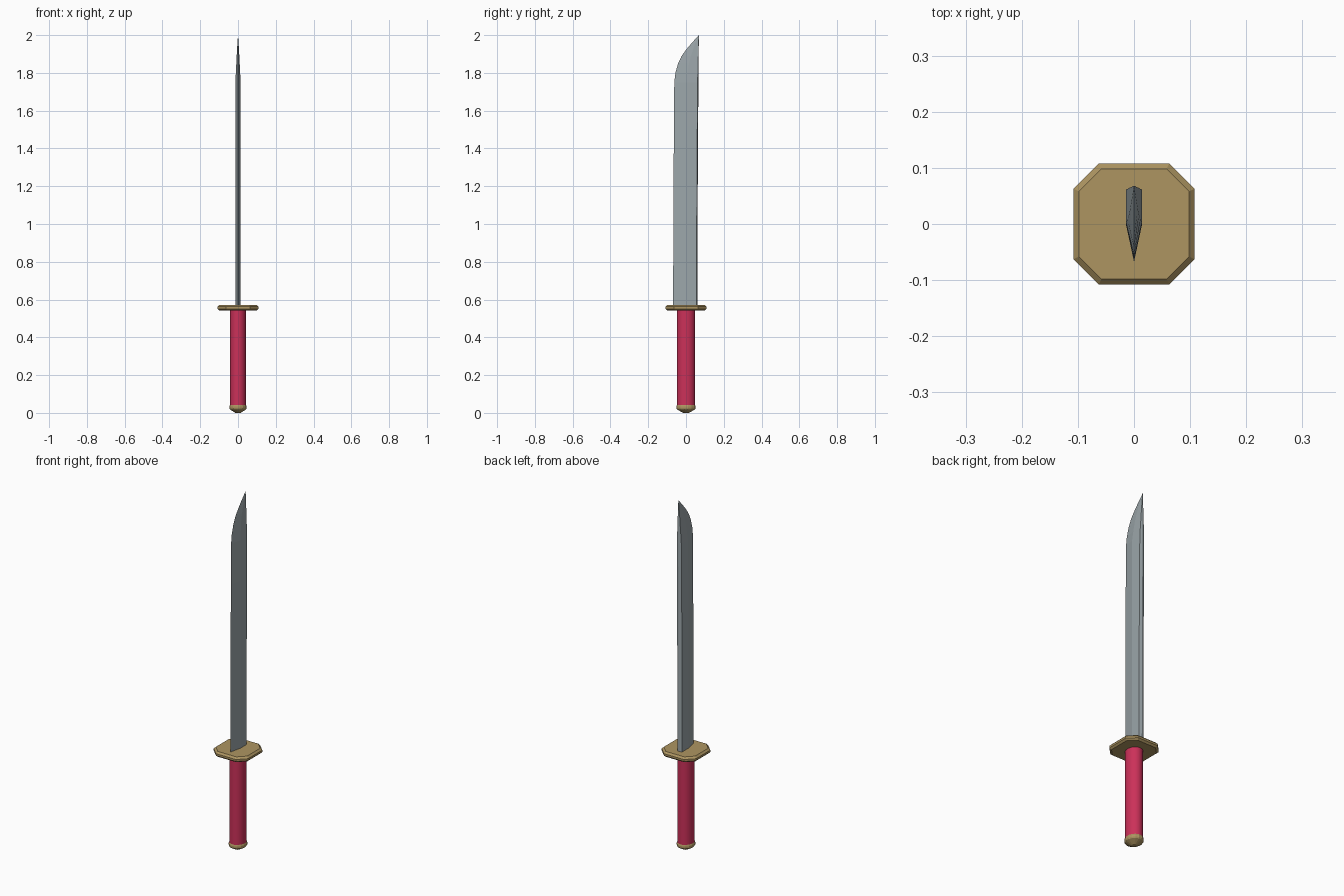
import bpy, bmesh, math

if "Cube" in bpy.data.objects:
    bpy.data.objects.remove(bpy.data.objects["Cube"])


def material(name, color):
    m = bpy.data.materials.new(name)
    m.diffuse_color = color
    m.use_nodes = True
    m.node_tree.nodes["Principled BSDF"].inputs["Base Color"].default_value = m.diffuse_color
    return m


STEEL = material("steel", (0.33, 0.38, 0.40, 1))
BRASS = material("brass", (0.42, 0.30, 0.12, 1))
RED = material("red_wrap", (0.60, 0.03, 0.10, 1))


def loft(name, rings, mat, smooth=False):
    """Skin a list of equal-length point rings, bottom to top, and cap both ends."""
    bm = bmesh.new()
    loops = [[bm.verts.new(p) for p in ring] for ring in rings]
    n = len(loops[0])
    for a, b in zip(loops, loops[1:]):
        for i in range(n):
            j = (i + 1) % n
            bm.faces.new((a[i], a[j], b[j], b[i]))
    bm.faces.new(loops[0][::-1])
    bm.faces.new(loops[-1])
    bmesh.ops.remove_doubles(bm, verts=bm.verts, dist=1e-5)
    bmesh.ops.recalc_face_normals(bm, faces=bm.faces)
    me = bpy.data.meshes.new(name)
    bm.to_mesh(me)
    bm.free()
    me.materials.append(mat)
    ob = bpy.data.objects.new(name, me)
    bpy.context.collection.objects.link(ob)
    if smooth:
        bpy.ops.object.select_all(action='DESELECT')
        ob.select_set(True)
        bpy.context.view_layer.objects.active = ob
        bpy.ops.object.shade_smooth_by_angle(angle=math.radians(35))
    return ob


def oval(rx, ry, z, n=16):
    return [(rx * math.cos(2 * math.pi * (i + 0.5) / n),
             ry * math.sin(2 * math.pi * (i + 0.5) / n), z) for i in range(n)]


def octagon(r, c, z):
    pts = [(r, -c), (r, c), (c, r), (-c, r), (-r, c), (-r, -c), (-c, -r), (c, -r)]
    return [(x, y, z) for x, y in pts]


def blade_ring(z, edge, mid, spine, w):
    """Wedge section: sharp edge in front, thick ridged spine at the back."""
    return [(0, edge, z), (w, mid, z), (w, spine - 0.3 * w, z), (0, spine, z),
            (-w, spine - 0.3 * w, z), (-w, mid, z)]


# Blade: z, cutting edge y, shoulder y, spine y, half thickness
blade = [(0.56, -0.068, 0.0, 0.060, 0.0145),
         (1.00, -0.067, 0.0, 0.061, 0.0145),
         (1.52, -0.064, 0.0, 0.064, 0.0145),
         (1.75, -0.062, 0.002, 0.066, 0.014),
         (1.80, -0.056, 0.008, 0.066, 0.0115),
         (1.85, -0.042, 0.016, 0.067, 0.009),
         (1.89, -0.023, 0.026, 0.067, 0.007),
         (1.925, 0.002, 0.038, 0.067, 0.005),
         (1.96, 0.032, 0.050, 0.068, 0.003),
         (2.00, 0.068, 0.068, 0.068, 0.0)]
loft("blade", [blade_ring(*s) for s in blade], STEEL)

# Bevelled octagonal guard
loft("guard", [octagon(0.098, 0.058, 0.542), octagon(0.108, 0.063, 0.551),
               octagon(0.108, 0.063, 0.562), octagon(0.098, 0.058, 0.572)], BRASS)

# Oval grip
loft("grip", [oval(0.043, 0.049, 0.035), oval(0.043, 0.049, 0.545)], RED, True)

# Pommel cap, tapering below
loft("pommel", [oval(0.014, 0.016, 0.0), oval(0.043, 0.048, 0.018),
                oval(0.046, 0.052, 0.024), oval(0.046, 0.052, 0.034),
                oval(0.043, 0.049, 0.042)], BRASS)
